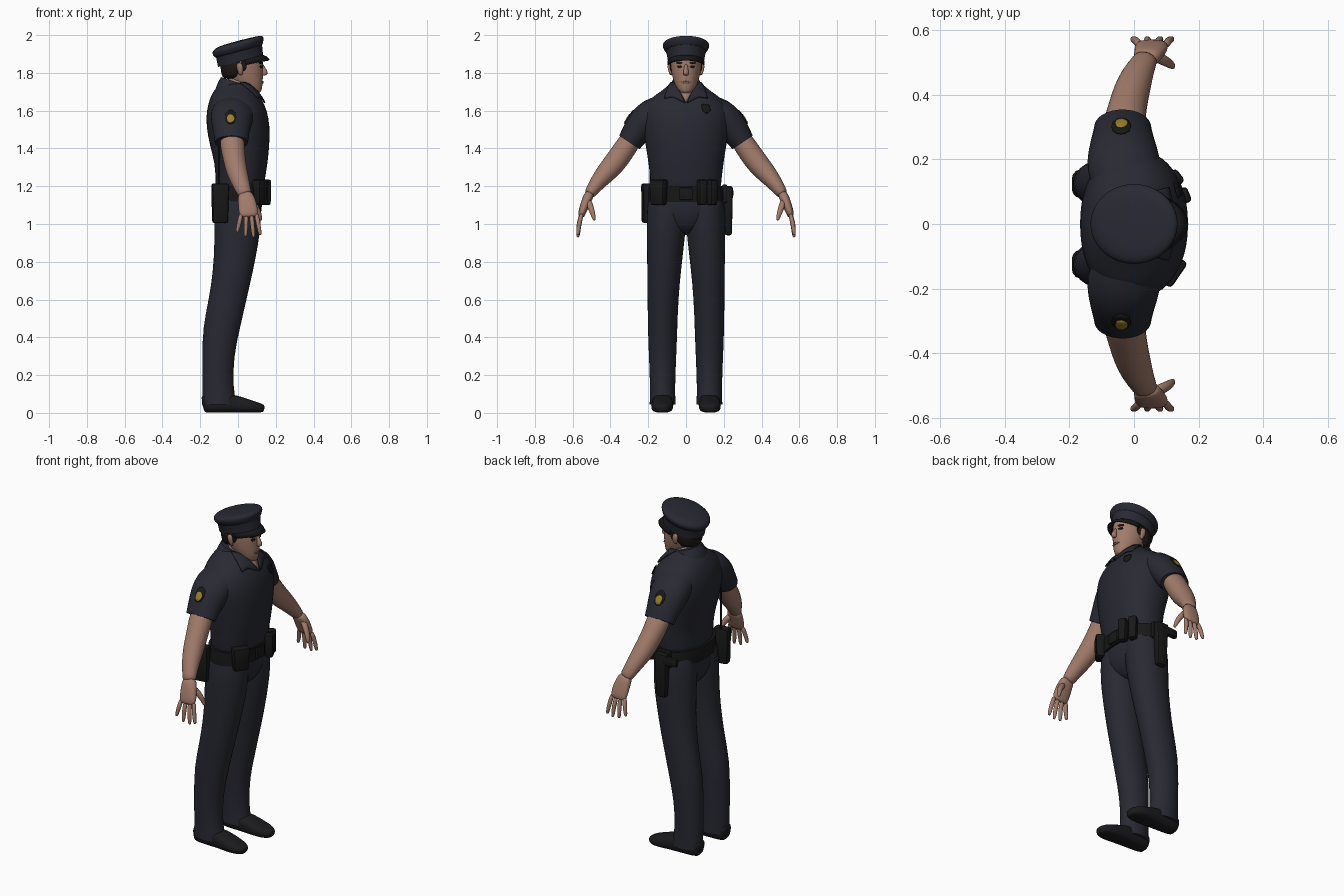
import bpy, bmesh, math
from mathutils import Vector

if "Cube" in bpy.data.objects:
    bpy.data.objects.remove(bpy.data.objects["Cube"], do_unlink=True)


def material(name, r, g, b):
    mat = bpy.data.materials.new(name)
    mat.use_nodes = True
    mat.diffuse_color = (r, g, b, 1)
    bsdf = mat.node_tree.nodes["Principled BSDF"]
    bsdf.inputs["Base Color"].default_value = (r, g, b, 1)
    bsdf.inputs["Roughness"].default_value = .8
    return mat


navy = material("navy cloth", .021, .022, .032)
black = material("black leather", .009, .009, .009)
shoe_black = material("shoe black", .011, .011, .013)
skin = material("skin", .36, .20, .145)
lip = material("lip", .22, .10, .075)
hair_brown = material("dark hair", .012, .009, .008)
gold = material("gold thread", .33, .21, .02)

UP = Vector((0, 0, 1))


def finish(bm, name, mat, smooth=True, sharp=None):
    bmesh.ops.recalc_face_normals(bm, faces=bm.faces)
    mesh = bpy.data.meshes.new(name)
    bm.to_mesh(mesh)
    bm.free()
    mesh.materials.append(mat)
    mesh.polygons.foreach_set("use_smooth", [smooth] * len(mesh.polygons))
    if sharp:
        mesh.set_sharp_from_angle(angle=math.radians(sharp))
    obj = bpy.data.objects.new(name, mesh)
    bpy.context.collection.objects.link(obj)
    return obj


def loft(name, rings, mat, n=16, p=2, normal=None, ref=(1, 0, 0), hard=False):
    """Skin rings of (x, y, z, radius_u, radius_v), following the path or a fixed normal."""
    bm = bmesh.new()
    ref = Vector(ref)
    mids = [Vector(r[:3]) for r in rings]
    loops = []
    for i, ring in enumerate(rings):
        t = Vector(normal) if normal else mids[min(i + 1, len(mids) - 1)] - mids[max(i - 1, 0)]
        t.normalize()
        u = (ref - t * ref.dot(t)).normalized()
        v = t.cross(u)
        loop = []
        for k in range(n):
            a = math.tau * k / n
            c, s = math.cos(a), math.sin(a)
            c, s = (math.copysign(abs(w) ** (2 / p), w) for w in (c, s))
            loop.append(bm.verts.new(mids[i] + u * c * ring[3] + v * s * ring[4]))
        loops.append(loop)
    for low, high in zip(loops, loops[1:]):
        for k in range(n):
            j = (k + 1) % n
            bm.faces.new((low[k], low[j], high[j], high[k]))
    crease = bm.edges.layers.float.new("crease_edge")
    for cap in (bm.faces.new(loops[0][::-1]), bm.faces.new(loops[-1])):
        for edge in cap.edges:
            edge[crease] = 1 if hard else 0
    obj = finish(bm, name, mat, sharp=50 if hard else None)
    mod = obj.modifiers.new("Smooth", "SUBSURF")
    mod.levels = mod.render_levels = 1
    return obj


def patch(name, points, mat, target, lift=.003):
    """Thin plate that hugs the surface of a target part."""
    bm = bmesh.new()
    bm.faces.new([bm.verts.new(q) for q in points])
    bmesh.ops.triangulate(bm, faces=bm.faces)
    bmesh.ops.subdivide_edges(bm, edges=bm.edges, cuts=3, use_grid_fill=True)
    obj = finish(bm, name, mat)
    wrap = obj.modifiers.new("Hug", "SHRINKWRAP")
    wrap.target, wrap.offset, wrap.wrap_mode = target, lift, "ABOVE_SURFACE"
    thick = obj.modifiers.new("Thickness", "SOLIDIFY")
    thick.thickness, thick.offset = .004, 0
    return obj


def oval(centre, u, v, n=12):
    c, u, v = Vector(centre), Vector(u), Vector(v)
    return [c + u * math.cos(math.tau * k / n) + v * math.sin(math.tau * k / n) for k in range(n)]


def box(name, loc, size, mat, turn=0, taper=1, bevel=.012):
    bm = bmesh.new()
    bmesh.ops.create_cube(bm, size=1)
    for v in bm.verts:
        k = taper if v.co.z < 0 else 1
        v.co = Vector((v.co.x * size[0] * k, v.co.y * size[1] * k, v.co.z * size[2]))
    bmesh.ops.bevel(bm, geom=bm.edges[:], offset=bevel, segments=2, affect="EDGES", profile=.5)
    obj = finish(bm, name, mat, sharp=40)
    obj.location = loc
    obj.rotation_euler.z = turn
    return obj


# Shirt body and hips
shirt = loft("shirt", [
    (.005, 0, 1.13, .125, .185), (.01, 0, 1.22, .13, .187), (.018, 0, 1.32, .14, .20),
    (.008, 0, 1.42, .16, .215), (0, 0, 1.52, .17, .235), (-.006, 0, 1.6, .162, .235),
    (-.012, 0, 1.66, .14, .20), (-.018, 0, 1.70, .115, .135), (-.018, 0, 1.73, .09, .10),
    (-.015, 0, 1.75, .07, .075)], navy, n=24, p=2.2, normal=UP)
loft("trouser_hips", [
    (0, 0, .94, .05, .03), (0, 0, .99, .11, .13), (0, 0, 1.07, .127, .20),
    (.003, 0, 1.13, .127, .20), (.005, 0, 1.18, .125, .19)], navy, n=24, p=2.2, normal=UP)

# Neck, head and face
loft("neck", [(-.02, 0, 1.62, .065, .065), (-.005, 0, 1.7, .065, .062), (.01, 0, 1.8, .065, .06)], skin)
head = loft("head", [
    (.09, 0, 1.69, .028, .025), (.072, 0, 1.71, .055, .047), (.045, 0, 1.755, .088, .067),
    (.03, 0, 1.80, .103, .078), (.025, 0, 1.85, .11, .083), (.02, 0, 1.9, .108, .084),
    (.015, 0, 1.94, .08, .06)], skin, n=20, normal=UP)
loft("nose", [(.122, 0, 1.85, .012, .01), (.138, 0, 1.82, .013, .012),
              (.145, 0, 1.797, .018, .018), (.135, 0, 1.785, .012, .012)], skin, n=8, normal=UP)
loft("hair", [(-.03, 0, 1.765, .045, .055), (-.025, 0, 1.79, .065, .078),
              (-.015, 0, 1.84, .08, .09), (-.01, 0, 1.9, .085, .088)],
     hair_brown, n=20, normal=UP)
patch("mouth", oval((.13, 0, 1.75), (0, .028, 0), (0, 0, .006)), lip, head)

# Peaked cap
tilt = (-.25, 0, .97)
loft("cap_band", [(.014, 0, 1.862, .125, .097), (.01, 0, 1.885, .125, .1),
                  (.005, 0, 1.92, .128, .108)], navy, n=24, normal=tilt, hard=True)
loft("cap_crown", [(.005, 0, 1.9, .125, .104), (0, 0, 1.925, .138, .118), (-.001, 0, 1.945, .143, .128),
                   (.006, 0, 1.962, .133, .118), (.015, 0, 1.974, .10, .09)],
     navy, n=24, normal=tilt)
bm = bmesh.new()
rows = []
for i in range(13):
    a = math.radians(-78 + 13 * i)
    c, s = math.cos(a), math.sin(a)
    rows.append([bm.verts.new((.01 + r * c, w * s, z - .035 * (1 - c)))
                 for r, w, z in ((.118, .096, 1.898), (.14, .101, 1.888), (.158, .1, 1.87))])
for left, right in zip(rows, rows[1:]):
    for k in range(2):
        bm.faces.new((left[k], right[k], right[k + 1], left[k + 1]))
visor = finish(bm, "cap_visor", black)
visor.modifiers.new("Thickness", "SOLIDIFY").thickness = .007

# Collar with open throat
loft("collar_band", [(-.045, 0, 1.69, .08, .11), (-.035, 0, 1.725, .078, .09),
                     (-.025, 0, 1.757, .07, .074)], navy, normal=(.3, 0, .95), hard=True)
patch("open_throat", [(.135, 0, 1.642), (.06, .052, 1.735), (.06, -.052, 1.735)], skin, shirt)

for side, label in ((1, "left"), (-1, "right")):
    def mirrored(rings):
        return [(r[0], r[1] * side, *r[2:]) for r in rings]

    flap = patch(label + "_collar_flap", mirrored([
        (.01, .078, 1.745), (.10, .11, 1.66), (.115, .07, 1.672), (.135, .006, 1.638),
        (.06, .05, 1.735)]), navy, shirt, lift=.008)
    flap.modifiers["Thickness"].thickness = .008

    # Face features on each side
    patch(label + "_eye", oval((.12, .034 * side, 1.833), (0, .015, 0), (0, 0, .007)), hair_brown, head)
    patch(label + "_eyebrow", oval((.12, .038 * side, 1.853), (0, .022, 0), (0, 0, .006)), hair_brown, head)
    patch(label + "_sideburn", oval((.03, .08 * side, 1.845), (.016, 0, 0), (0, 0, .035)), hair_brown, head)
    loft(label + "_ear", mirrored([(.015, .078, 1.785, .01, .006), (.012, .086, 1.81, .017, .01),
                                   (.008, .09, 1.84, .02, .01), (.008, .086, 1.855, .01, .006)]),
         skin, n=8, normal=UP)

    # Sleeve with shoulder patch
    sleeve = loft(label + "_sleeve", mirrored([
        (-.025, .11, 1.62, .10, .07), (-.03, .17, 1.585, .12, .092), (-.035, .225, 1.535, .11, .09),
        (-.035, .265, 1.485, .097, .077), (-.035, .30, 1.432, .09, .066)]), navy, hard=True)
    slope = (0, -.6 * side, .8)
    for name, drop, width, height, mat, lift in (
            ("patch", 0, .034, .046, black, .002), ("emblem", .012, .022, .028, gold, .005)):
        centre = Vector((-.04, .315 * side, 1.575)) - Vector(slope) * drop
        patch(f"{label}_sleeve_{name}", oval(centre, (width, 0, 0), Vector(slope) * height),
              mat, sleeve, lift)

    # Bare arm, palm, fingers and thumb
    loft(label + "_arm", mirrored([
        (-.035, .27, 1.48, .065, .055), (-.03, .31, 1.42, .067, .06), (-.02, .36, 1.345, .06, .062),
        (-.008, .41, 1.285, .058, .058), (.01, .46, 1.23, .05, .046), (.03, .50, 1.175, .04, .034),
        (.04, .515, 1.15, .038, .028)]), skin)
    loft(label + "_palm", mirrored([
        (.035, .505, 1.17, .038, .028), (.045, .525, 1.13, .046, .026), (.052, .54, 1.09, .052, .024),
        (.056, .552, 1.055, .05, .02), (.057, .556, 1.035, .045, .014)]), skin, p=2.4)
    for k, (tip_x, tip_z) in enumerate(((-.005, .955), (.04, .932), (.083, .928), (.118, .94))):
        base = Vector((.018 + .026 * k, .55 * side, 1.06))
        tip = Vector((tip_x, .573 * side, tip_z))
        knuckle = base.lerp(tip, .5) + Vector((0, .006 * side, 0))
        loft(f"{label}_finger_{k + 1}", [(*base, .014, .014), (*knuckle, .013, .013),
                                         (*tip.lerp(base, .1), .011, .011), (*tip, .006, .006)], skin, n=8)
    loft(label + "_thumb", mirrored([
        (.06, .52, 1.13, .02, .02), (.095, .505, 1.09, .018, .018), (.115, .492, 1.05, .014, .014),
        (.122, .484, 1.015, .008, .008)]), skin, n=8)

    # Trouser leg and shoe
    loft(label + "_trouser_leg", mirrored([
        (-.098, .124, .045, .092, .07), (-.108, .124, .14, .083, .067), (-.106, .124, .3, .085, .074),
        (-.088, .124, .45, .101, .08), (-.055, .122, .6, .102, .083), (-.026, .116, .75, .108, .091),
        (-.008, .108, .9, .119, .101), (-.003, .104, 1.0, .127, .107), (0, .10, 1.1, .125, .108),
        (.003, .095, 1.17, .115, .098)]), navy, normal=UP, hard=True)
    loft(label + "_shoe", mirrored([
        (-.19, .124, .045, .035, .043), (-.17, .124, .05, .048, .05), (-.09, .124, .052, .055, .052),
        (-.01, .124, .048, .057, .048), (.05, .126, .036, .061, .036), (.1, .127, .029, .055, .029),
        (.13, .127, .024, .036, .022), (.14, .127, .022, .02, .014)]), shoe_black,
         p=2.8, ref=(0, 1, 0))

# Chest badge
patch("chest_badge", [Vector((.14, .108, 1.612)) + Vector((0, y, z)) for y, z in (
    (-.026, .022), (0, .03), (.026, .022), (.022, -.014), (0, -.03), (-.022, -.014))], black, shirt, .006)

# Duty belt and equipment
loft("belt", [(.004, 0, 1.12, .137, .202), (.004, 0, 1.16, .139, .202), (.007, 0, 1.2, .138, .199)],
     black, n=32, p=2.2, normal=UP, hard=True)
box("belt_buckle", (.145, 0, 1.16), (.014, .07, .065), black, bevel=.004)
for name, x, y, z, size, turn, taper in (
        ("magazine_pouch_inner", .148, .085, 1.167, (.05, .05, .135), .4, .9),
        ("magazine_pouch_outer", .122, .137, 1.167, (.055, .05, .135), .65, .9),
        ("cuff_pouch", .118, -.145, 1.167, (.055, .095, .135), -.6, .85),
        ("radio", -.095, -.205, 1.11, (.09, .056, .21), .15, .9),
        ("holster", 0, .224, 1.07, (.08, .05, .26), 0, .75),
        ("holster_hanger", 0, .205, 1.16, (.09, .03, .10), 0, 1),
        ("pistol_grip", -.06, .232, 1.165, (.09, .03, .05), .1, 1)):
    box(name, (x, y, z), size, black, turn, taper)
loft("radio_antenna", [(-.10, -.187, 1.19, .006, .006), (-.10, -.187, 1.45, .005, .005)],
     black, n=8, hard=True)
